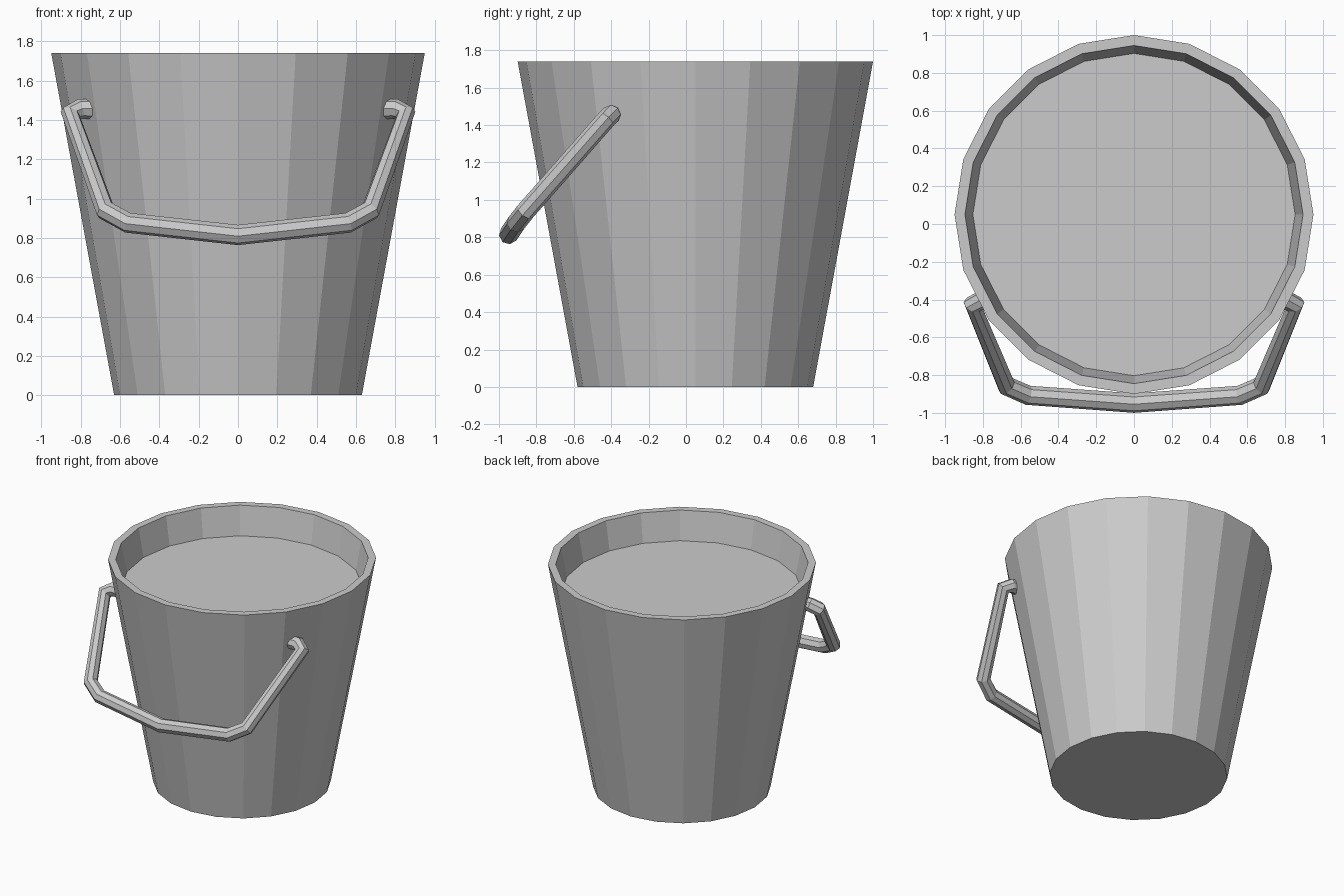
import bpy, bmesh
from math import sin, cos, pi

if "Cube" in bpy.data.objects:
    bpy.data.objects.remove(bpy.data.objects["Cube"])

SIDES = 20
CENTRE_Y = 0.05


def lathe(name, profile, cap_start, cap_end):
    """Spin (radius, z) points around the bucket axis with flat facets."""
    bm = bmesh.new()
    rings = []
    for r, z in profile:
        rings.append([bm.verts.new((r * sin(2 * pi * i / SIDES),
                                    CENTRE_Y - r * cos(2 * pi * i / SIDES), z))
                      for i in range(SIDES)])
    for a, b in zip(rings, rings[1:]):
        for i in range(SIDES):
            j = (i + 1) % SIDES
            bm.faces.new((a[i], a[j], b[j], b[i]))
    if cap_start:
        bm.faces.new(rings[0][::-1])
    if cap_end:
        bm.faces.new(rings[-1])
    mesh = bpy.data.meshes.new(name)
    bm.to_mesh(mesh)
    bm.free()
    obj = bpy.data.objects.new(name, mesh)
    bpy.context.collection.objects.link(obj)
    return obj


# Tapered bucket with rim and inner wall down to the contents
lathe("bucket", [(0.63, 0), (0.95, 1.74), (0.895, 1.74), (0.853, 1.52)], True, False)

# Flat surface of the contents
lathe("contents_surface", [(0.853, 1.52)], False, True)

# Bent handle: half path from the pivot to the middle, mirrored across x
half = [(0.71, -0.40, 1.457), (0.80, -0.40, 1.457), (0.853, -0.427, 1.43),
        (0.675, -0.857, 0.94), (0.56, -0.907, 0.877)]
path = half + [(0, -0.948, 0.815)] + [(-x, y, z) for x, y, z in reversed(half)]
curve = bpy.data.curves.new("handle", 'CURVE')
curve.dimensions = '3D'
curve.bevel_depth = 0.052
curve.bevel_resolution = 2
curve.use_fill_caps = True
spline = curve.splines.new('POLY')
spline.points.add(len(path) - 1)
for point, co in zip(spline.points, path):
    point.co = (*co, 1)
spline.use_smooth = False
handle = bpy.data.objects.new("handle", curve)
bpy.context.collection.objects.link(handle)
